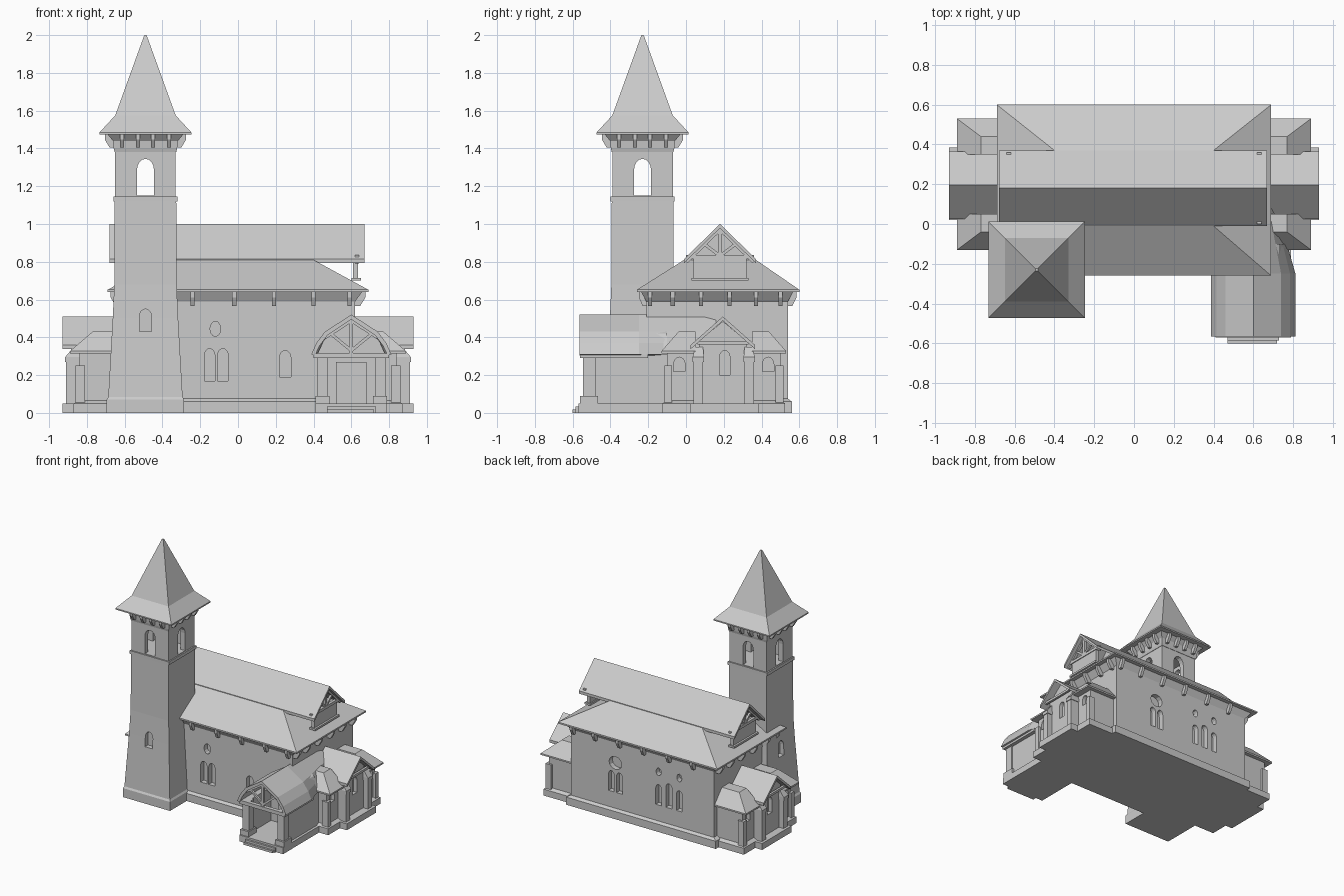
import bpy, bmesh, math
from mathutils import Vector

cube = bpy.data.objects.get("Cube")
if cube:
    bpy.data.objects.remove(cube, do_unlink=True)

stone = bpy.data.materials.new("pale_grey_stone")
stone.use_nodes = True
stone.diffuse_color = (0.6, 0.6, 0.6, 1)
stone.node_tree.nodes["Principled BSDF"].inputs["Base Color"].default_value = (0.6, 0.6, 0.6, 1)


# ---------- helpers ----------
def loft(name, rings):
    """Join closed rings of points and cap both ends."""
    bm = bmesh.new()
    loops = [[bm.verts.new(p) for p in ring] for ring in rings]
    count = len(loops[0])
    for low, high in zip(loops, loops[1:]):
        for i in range(count):
            j = (i + 1) % count
            bm.faces.new((low[i], low[j], high[j], high[i]))
    bm.faces.new(loops[0][::-1])
    bm.faces.new(loops[-1])
    bmesh.ops.remove_doubles(bm, verts=bm.verts, dist=0.0001)
    bmesh.ops.recalc_face_normals(bm, faces=bm.faces)
    mesh = bpy.data.meshes.new(name)
    bm.to_mesh(mesh)
    bm.free()
    mesh.materials.append(stone)
    obj = bpy.data.objects.new(name, mesh)
    bpy.context.scene.collection.objects.link(obj)
    return obj


def prism(name, outline, axis, start, end):
    place = {"x": lambda u, v, t: (t, u, v), "y": lambda u, v, t: (u, t, v)}[axis]
    return loft(name, [[place(u, v, t) for u, v in outline] for t in (start, end)])


def stack(name, *levels):
    """Solid from rectangles (x0, x1, y0, y1, z)."""
    return loft(name, [[(a, c, z), (b, c, z), (b, d, z), (a, d, z)] for a, b, c, d, z in levels])


def box(name, x0, x1, y0, y1, z0, z1):
    return stack(name, (x0, x1, y0, y1, z0), (x0, x1, y0, y1, z1))


def beam(name, start, end, width):
    start, end = Vector(start), Vector(end)
    along = (end - start).normalized()
    side = along.cross(Vector((1, 0, 0)) if abs(along.x) < 0.5 else Vector((0, 1, 0))).normalized()
    other = along.cross(side)
    corners = [side + other, side - other, -side - other, other - side]
    return loft(name, [[p + c * width / 2 for c in corners] for p in (start, end)])


def arch(center, bottom, top, width):
    r = width / 2
    curve = [(center + r * math.cos(math.pi * i / 8), top - r * 1.3 + 1.3 * r * math.sin(math.pi * i / 8))
             for i in range(9)]
    return [(center - r, bottom), (center + r, bottom)] + curve


def oval(center, height, rx, rz):
    return [(center + rx * math.cos(math.pi * i / 6), height + rz * math.sin(math.pi * i / 6)) for i in range(12)]


def cut(target, cutters):
    for cutter in cutters:
        cutter.hide_render = True
        mod = target.modifiers.new("opening", "BOOLEAN")
        mod.operation, mod.solver, mod.object = "DIFFERENCE", "EXACT", cutter
        bpy.context.view_layer.update()
        graph = bpy.context.evaluated_depsgraph_get()
        mesh = bpy.data.meshes.new_from_object(target.evaluated_get(graph))
        target.modifiers.clear()
        target.data = mesh
        bpy.data.objects.remove(cutter, do_unlink=True)


def chevron(center, half, eave, ridge, thick):
    return [(center - half, eave), (center, ridge), (center + half, eave),
            (center + half, eave - thick), (center, ridge - thick), (center - half, eave - thick)]


# ---------- nave ----------
nave = box("nave_walls", -0.62, 0.62, -0.21, 0.54, 0, 0.65)
front = [arch(x, 0.17, 0.34, 0.055) for x in (-0.15, -0.08)]
front += [oval(-0.12, 0.445, 0.028, 0.04), arch(0.25, 0.19, 0.33, 0.06)]
rear = [arch(x, 0.2, 0.36, 0.05) for x in (0.2, 0.27, -0.14, -0.32)]
rear += [arch(-0.23, 0.2, 0.39, 0.055), oval(0.235, 0.43, 0.055, 0.05)]
rear += [oval(x, 0.46, 0.022, 0.03) for x in (-0.14, -0.32)]
cut(nave, [prism("cutter", o, "y", -0.3, -0.17) for o in front] +
    [prism("cutter", o, "y", 0.5, 0.6) for o in rear])
stack("nave_plinth", (-0.65, 0.65, -0.23, 0.56, 0), (-0.65, 0.65, -0.23, 0.56, 0.06),
      (-0.62, 0.62, -0.21, 0.54, 0.075))
stack("nave_cornice", (-0.62, 0.62, -0.21, 0.54, 0.59), (-0.66, 0.66, -0.24, 0.57, 0.645))

# nave roof: hipped skirt below, gabled roof above
stack("hipped_roof", (-0.69, 0.69, -0.26, 0.6, 0.64), (-0.69, 0.69, -0.26, 0.6, 0.652),
      (-0.4, 0.4, -0.01, 0.37, 0.81))
prism("upper_roof", chevron(0.18, 0.19, 0.815, 1.0, 0.022), "x", -0.68, 0.67)
prism("upper_roof_core", [(0.01, 0.8), (0.35, 0.8), (0.18, 0.985)], "x", -0.4, 0.4)

# gable trusses and louvre panels at both ends
for s in (-1, 1):
    x = s * 0.63
    box("gable_panel", s * 0.61, s * 0.635, 0.04, 0.32, 0.7, 0.82)
    box("gable_sill", s * 0.6, s * 0.65, 0.03, 0.33, 0.7, 0.715)
    beam("gable_tie", (x, 0, 0.825), (x, 0.36, 0.825), 0.022)
    beam("gable_king_post", (x, 0.18, 0.82), (x, 0.18, 0.985), 0.02)
    for t in (-1, 1):
        beam("gable_strut", (x, 0.18, 0.83), (x, 0.18 + t * 0.09, 0.9), 0.016)
        beam("gable_rafter", (x, 0.18, 0.975), (x, 0.18 + t * 0.18, 0.8), 0.022)


# eave brackets, outward along the given direction
def bracket(x, y, z, dx, dy, reach, drop, half):
    def at(out, height):
        return [(x + dx * out + dy * w, y + dy * out + dx * w, z + height) for w in (-half, half)]
    a, b, c, d, e = at(-0.01, 0), at(reach, 0), at(reach, -drop * 0.4), at(reach * 0.5, -drop), at(-0.01, -drop)
    loft("eave_bracket", [[p[k] for p in (a, b, c, d, e)] for k in (0, 1)])


for x in (-0.45, -0.24, -0.02, 0.19, 0.4, 0.59):
    bracket(x, -0.21, 0.642, 0, -1, 0.04, 0.075, 0.011)
    bracket(x, 0.54, 0.642, 0, 1, 0.045, 0.075, 0.011)
for y in (-0.19, -0.07, 0.08, 0.23, 0.37, 0.5):
    for s in (-1, 1):
        bracket(s * 0.62, y, 0.642, s, 0, 0.055, 0.075, 0.011)

# ---------- bell tower ----------
TX, TY = -0.49, -0.23


def tower_stack(name, *levels):
    return stack(name, *[(TX - h, TX + h, TY - h, TY + h, z) for h, z in levels])


shaft = tower_stack("tower_shaft", (0.2, 0), (0.197, 0.08), (0.173, 0.5), (0.165, 0.68), (0.163, 1.13))
cut(shaft, [prism("cutter", arch(TX, 0.43, 0.55, 0.065), "y", -0.5, -0.37),
            prism("cutter", arch(TY, 0.43, 0.55, 0.065), "x", -0.75, -0.63)])
tower_stack("tower_plinth", (0.205, 0), (0.205, 0.07), (0.196, 0.085))
tower_stack("tower_belt", (0.17, 1.12), (0.17, 1.145))
belfry = tower_stack("belfry", (0.16, 1.14), (0.16, 1.39))
cut(belfry, [tower_stack("cutter", (0.12, 1.15), (0.12, 1.37)),
             prism("cutter", arch(TX, 1.15, 1.345, 0.09), "y", -0.6, 0.2),
             prism("cutter", arch(TY, 1.15, 1.345, 0.09), "x", -0.9, 0)])
tower_stack("tower_cornice", (0.163, 1.38), (0.168, 1.4), (0.172, 1.44), (0.205, 1.48))
for k in (-0.125, -0.04, 0.04, 0.125):
    for s in (-1, 1):
        bracket(TX + k, TY + s * 0.165, 1.475, 0, s, 0.05, 0.07, 0.011)
        bracket(TX + s * 0.165, TY + k, 1.475, s, 0, 0.05, 0.07, 0.011)
tower_stack("tower_spire", (0.243, 1.475), (0.243, 1.485), (0.16, 1.575), (0.006, 2.0))

# ---------- end wings with flanking chapels ----------
for s in (-1, 1):
    def span(a, b):
        return sorted((s * a, s * b))

    wing = prism("wing_walls", [(0.07, 0), (0.32, 0), (0.32, 0.38), (0.195, 0.485), (0.07, 0.38)], "x", *span(0.6, 0.87))
    cut(wing, [prism("cutter", arch(0.205, 0.2, 0.33, 0.055), "x", *span(0.84, 0.95))])
    prism("wing_roof", chevron(0.195, 0.17, 0.36, 0.51, 0.022), "x", *span(0.6, 0.93))
    box("wing_plinth", *span(0.6, 0.93), 0.02, 0.385, 0, 0.05)
    beam("wing_gable_tie", (s * 0.9, 0.06, 0.37), (s * 0.9, 0.33, 0.37), 0.018)
    for flip in (False, True):
        def side(a, b):
            return (0.4 - b, 0.4 - a) if flip else (a, b)

        box("wing_pier", *span(0.6, 0.91), *side(0.04, 0.09), 0, 0.27)
        stack("wing_pier_cap", (*span(0.6, 0.915), *side(0.035, 0.095), 0.27),
              (*span(0.6, 0.915), *side(0.035, 0.095), 0.295), (*span(0.6, 0.87), *side(0.05, 0.09), 0.35))
        chapel = box("chapel_walls", *span(0.6, 0.84), *side(-0.1, 0.06), 0, 0.33)
        middle = sum(side(-0.07, 0.0)) / 2
        cut(chapel, [prism("cutter", arch(middle, 0.22, 0.295, 0.06), "x", *span(0.81, 0.9))])
        stack("chapel_plinth", (*span(0.6, 0.87), *side(-0.125, 0.06), 0),
              (*span(0.6, 0.87), *side(-0.125, 0.06), 0.05), (*span(0.6, 0.84), *side(-0.1, 0.06), 0.065))
        box("chapel_corner_pier", *span(0.81, 0.86), *side(-0.115, -0.075), 0, 0.25)
        stack("chapel_roof", (*span(0.6, 0.89), *side(-0.13, 0.05), 0.315),
              (*span(0.6, 0.89), *side(-0.13, 0.05), 0.327), (*span(0.6, 0.77), *side(-0.04, 0.05), 0.43))

# ---------- entrance porch ----------
PX = 0.6


def porch_ring(y, scale):
    outer = [(0.212, 0.31), (0.185, 0.37), (0.14, 0.43), (0, 0.52)]
    inner = [(0, 0.495), (0.125, 0.412), (0.168, 0.355), (0.192, 0.305)]
    half = outer + [(-w, z) for w, z in outer[-2::-1]]
    under = [(-w, z) for w, z in inner[::-1]] + inner[1:]
    return [(PX + w * scale, y, z) for w, z in half + under]


loft("porch_roof", [porch_ring(-0.565, 1), porch_ring(-0.25, 1), porch_ring(0.16, 0.45)])
box("porch_floor", 0.41, 0.79, -0.57, -0.1, 0, 0.05)
box("porch_upper_step", 0.47, 0.73, -0.585, -0.5, 0, 0.035)
box("porch_lower_step", 0.47, 0.72, -0.6, -0.5, 0, 0.018)
box("porch_vestibule", 0.43, 0.77, -0.24, -0.08, 0, 0.32)
prism("porch_rear_gable", [(0.42, 0.31), (0.78, 0.31), (0.73, 0.42), (PX, 0.5), (0.47, 0.42)], "y", -0.24, -0.1)
box("porch_door", 0.52, 0.68, -0.25, -0.23, 0.05, 0.27)
for s in (-1, 1):
    def across(a, b):
        return sorted((PX + s * a, PX + s * b))

    box("porch_side_wall", *across(0.145, 0.17), -0.52, -0.2, 0.04, 0.315)
    box("porch_front_post", *across(0.125, 0.18), -0.545, -0.48, 0.04, 0.315)
    box("porch_post_base", *across(0.115, 0.19), -0.56, -0.465, 0, 0.09)
    box("porch_wall_plate", *across(0.14, 0.2), -0.56, -0.2, 0.29, 0.315)
    beam("porch_truss_strut", (PX, -0.545, 0.33), (PX + s * 0.11, -0.545, 0.42), 0.016)
    beam("porch_truss_rafter", (PX, -0.545, 0.49), (PX + s * 0.14, -0.545, 0.4), 0.02)
box("porch_tie_beam", 0.42, 0.78, -0.56, -0.53, 0.29, 0.318)
beam("porch_king_post", (PX, -0.545, 0.3), (PX, -0.545, 0.5), 0.02)
